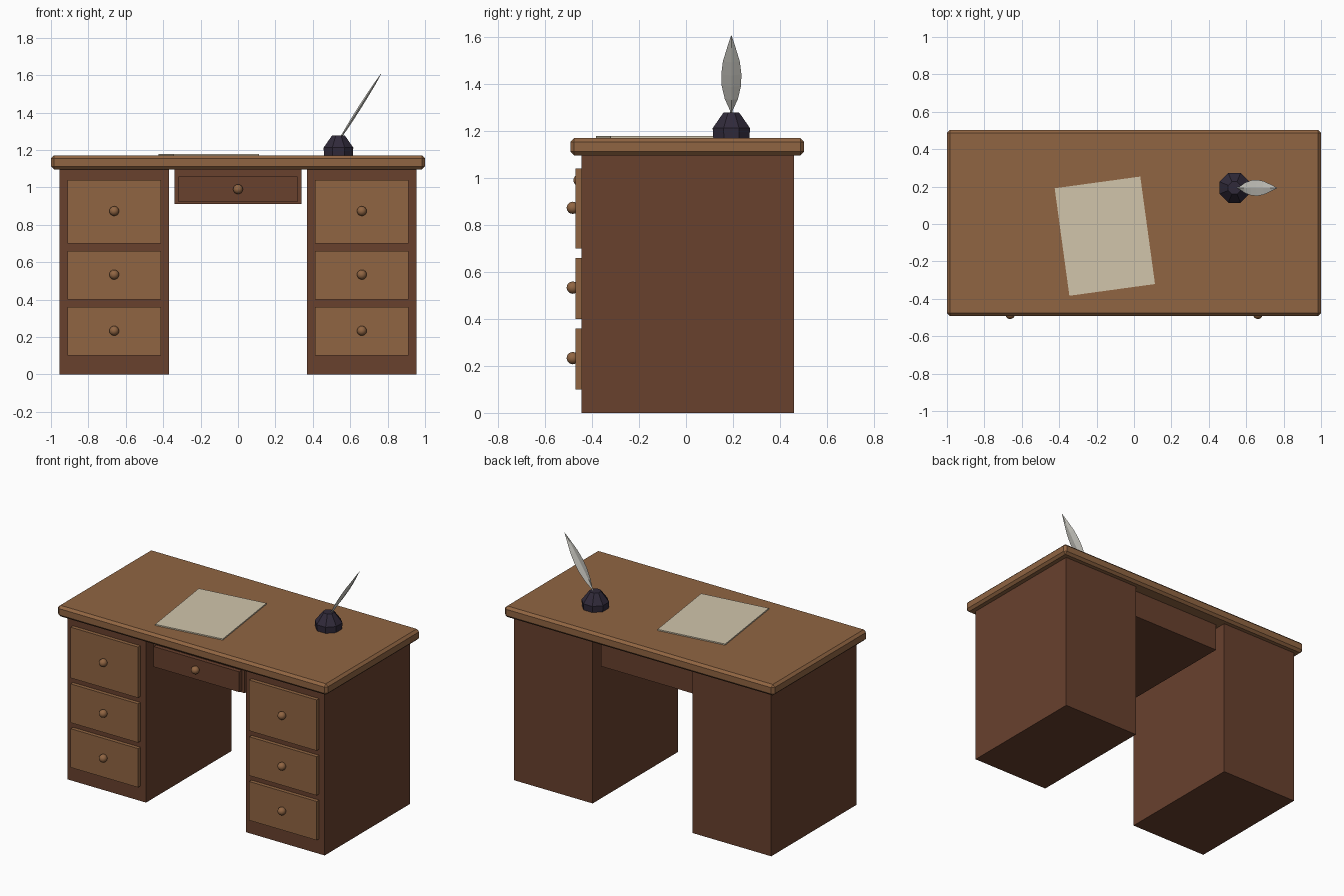
import bpy, bmesh, math
from mathutils import Vector, Matrix

if "Cube" in bpy.data.objects:
    bpy.data.objects.remove(bpy.data.objects["Cube"])


def material(name, rgb):
    m = bpy.data.materials.new(name)
    m.diffuse_color = (*rgb, 1.0)
    m.use_nodes = True
    m.node_tree.nodes["Principled BSDF"].inputs["Base Color"].default_value = m.diffuse_color
    return m


LIGHT_WOOD = material("light_wood", (0.28, 0.13, 0.055))
DARK_WOOD = material("dark_wood", (0.14, 0.052, 0.027))
INK = material("dark_ink_glass", (0.030, 0.023, 0.042))
PAPER = material("cream_paper", (0.64, 0.56, 0.41))
QUILL = material("feather_white", (0.64, 0.63, 0.58))


def finish(bm, name, mat):
    bmesh.ops.recalc_face_normals(bm, faces=bm.faces[:])
    mesh = bpy.data.meshes.new(name)
    bm.to_mesh(mesh)
    bm.free()
    mesh.materials.append(mat)
    ob = bpy.data.objects.new(name, mesh)
    bpy.context.collection.objects.link(ob)
    return ob


def box(name, x, y, z, mat, bevel=0.0):
    """Box from (low, high) ranges on each axis."""
    bm = bmesh.new()
    size = Vector((x[1] - x[0], y[1] - y[0], z[1] - z[0]))
    mid = Vector((x[0] + x[1], y[0] + y[1], z[0] + z[1])) / 2
    bmesh.ops.create_cube(bm, size=1, matrix=Matrix.Translation(mid) @ Matrix.Diagonal((*size, 1)))
    if bevel:
        bmesh.ops.bevel(bm, geom=bm.edges[:], offset=bevel, segments=1, affect='EDGES')
    return finish(bm, name, mat)


def knob(name, x, y, z):
    bm = bmesh.new()
    bmesh.ops.create_uvsphere(bm, u_segments=16, v_segments=10, radius=0.026,
                              matrix=Matrix.Translation((x, y, z)) @ Matrix.Rotation(math.pi / 2, 4, 'X'))
    for f in bm.faces:
        f.smooth = True
    return finish(bm, name, LIGHT_WOOD)


def loft(name, rings, mat):
    """Skin a list of equal-length point rings and cap both ends."""
    bm = bmesh.new()
    loops = [[bm.verts.new(p) for p in ring] for ring in rings]
    n = len(loops[0])
    for a, b in zip(loops, loops[1:]):
        for i in range(n):
            j = (i + 1) % n
            bm.faces.new((a[i], a[j], b[j], b[i]))
    bm.faces.new(loops[0])
    bm.faces.new(loops[-1])
    return finish(bm, name, mat)


# Desk top with chamfered edges
box("desk_top", (-1, 1), (-0.492, 0.503), (1.096, 1.17), LIGHT_WOOD, 0.016)

# Two pedestals, each with three drawers and knobs
for side, s in (("left", -1), ("right", 1)):
    cx = 0.662 * s
    box(side + "_pedestal", (cx - 0.292, cx + 0.292), (-0.445, 0.46), (0, 1.098), DARK_WOOD)
    for level, z0, z1 in (("bottom", 0.10, 0.36), ("middle", 0.40, 0.66), ("top", 0.70, 1.04)):
        label = f"{side}_{level}_drawer"
        box(label, (cx - 0.25, cx + 0.25), (-0.47, -0.443), (z0, z1), LIGHT_WOOD)
        knob(label + "_knob", cx, -0.482, (z0 + z1) / 2 + 0.003)

# Middle drawer case hanging between the pedestals
box("middle_case", (-0.339, 0.339), (-0.413, 0.415), (0.91, 1.098), DARK_WOOD)
box("middle_drawer", (-0.317, 0.317), (-0.44, -0.411), (0.922, 1.058), DARK_WOOD)
knob("middle_drawer_knob", 0, -0.453, 0.99)

# Sheet of paper, turned slightly
sheet = box("paper_sheet", (-0.231, 0.231), (-0.29, 0.29), (1.168, 1.178), PAPER)
sheet.data.transform(Matrix.Translation((-0.156, -0.065, 0)) @ Matrix.Rotation(math.radians(7.8), 4, 'Z'))

# Eight-sided inkwell
rings = []
for r, z in ((0.083, 1.168), (0.086, 1.212), (0.047, 1.264), (0.036, 1.278)):
    rings.append([(0.537 + r * math.cos(math.pi * (k + 0.5) / 4),
                   0.193 + r * math.sin(math.pi * (k + 0.5) / 4), z) for k in range(8)])
loft("inkwell", rings, INK)

# Leaning feather with a thin diamond section
base, tip = Vector((0.545, 0.193, 1.26)), Vector((0.765, 0.193, 1.607))
across = Vector((0, 1, 0))
normal = (tip - base).normalized().cross(across)
rings = []
for t, w, h in ((0, 0.004, 0.004), (0.08, 0.006, 0.005), (0.22, 0.028, 0.007), (0.38, 0.041, 0.008),
                (0.52, 0.043, 0.008), (0.68, 0.036, 0.007), (0.85, 0.018, 0.005), (1, 0.001, 0.001)):
    c = base.lerp(tip, t)
    rings.append([c + across * w, c + normal * h, c - across * w, c - normal * h])
loft("quill_feather", rings, QUILL)
